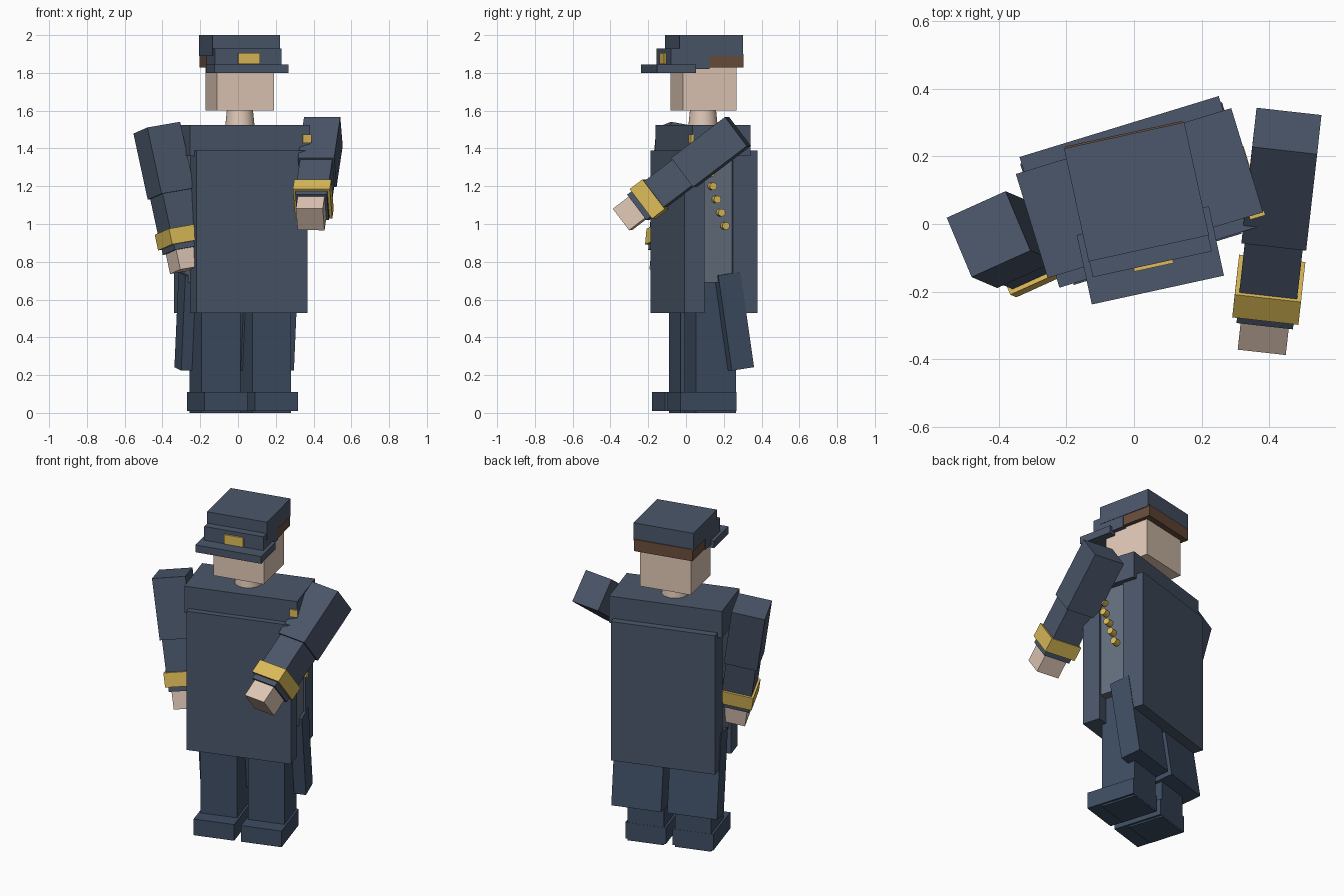
import bpy, bmesh
from math import radians
from mathutils import Matrix, Vector

if "Cube" in bpy.data.objects:
    bpy.data.objects.remove(bpy.data.objects["Cube"])


def material(name, rgb):
    m = bpy.data.materials.new(name)
    m.diffuse_color = (*rgb, 1)
    m.use_nodes = True
    m.node_tree.nodes["Principled BSDF"].inputs["Base Color"].default_value = m.diffuse_color
    return m


COAT = material("coat_blue", (0.07, 0.095, 0.145))
TROUSER = material("trouser_blue", (0.048, 0.075, 0.125))
VEST = material("vest_grey", (0.13, 0.165, 0.21))
SKIN = material("skin", (0.75, 0.58, 0.47))
GOLD = material("gold", (0.72, 0.5, 0.1))
HAIR = material("hair_brown", (0.14, 0.075, 0.045))


def finish(name, bm, frame, mat):
    bm.transform(frame)
    bmesh.ops.recalc_face_normals(bm, faces=bm.faces)
    mesh = bpy.data.meshes.new(name)
    bm.to_mesh(mesh)
    bm.free()
    mesh.materials.append(mat)
    ob = bpy.data.objects.new(name, mesh)
    bpy.context.collection.objects.link(ob)
    return ob


def box(name, frame, u, v, z, mat):
    """Box spanning the (min, max) ranges u, v, z in a local frame."""
    bm = bmesh.new()
    bmesh.ops.create_cube(bm, size=1)
    size = [r[1] - r[0] for r in (u, v, z)]
    mid = [(r[0] + r[1]) / 2 for r in (u, v, z)]
    bm.transform(Matrix.Translation(mid) @ Matrix.Diagonal((*size, 1)))
    return finish(name, bm, frame, mat)


def cylinder(name, frame, r1, r2, depth, mat, sides):
    bm = bmesh.new()
    bmesh.ops.create_cone(bm, cap_ends=True, segments=sides,
                          radius1=r1, radius2=r2, depth=depth)
    for f in bm.faces:
        f.smooth = len(f.verts) == 4
    for e in bm.edges:
        e.smooth = all(f.smooth for f in e.link_faces)
    return finish(name, bm, frame, mat)


def turned(x, y, degrees):
    return Matrix.Translation((x, y, 0)) @ Matrix.Rotation(radians(degrees), 4, 'Z')


BODY = turned(0.015, 0.095, 17)
HEAD = turned(0.008, 0.092, 12.3)
LEGS = turned(0.025, 0.044, 17)

# Legs and shoes
for side, s in (("left", -1), ("right", 1)):
    c = s * 0.14
    box(side + "_leg", LEGS, (c - 0.107, c + 0.107), (-0.065, 0.154), (0, 0.75), TROUSER)
    box(side + "_shoe", LEGS, (c - 0.12, c + 0.12), (-0.155, 0.155), (0.01, 0.11), TROUSER)

# Coat: inner torso, front and back panels, shoulders
box("torso", BODY, (-0.295, 0.295), (-0.15, 0.15), (0.69, 1.4), VEST)
box("coat_front", BODY, (-0.308, 0.308), (-0.202, -0.09), (0.53, 1.39), COAT)
box("coat_back", BODY, (-0.308, 0.308), (0.066, 0.202), (0.53, 1.39), COAT)
box("shoulders", BODY, (-0.333, 0.333), (-0.165, 0.157), (1.36, 1.525), COAT)
box("chest_badge", BODY, (0.29, 0.337), (-0.175, -0.16), (1.43, 1.475), GOLD)

# Coat tails leaning backwards
for side, s in (("left", -1), ("right", 1)):
    lean = BODY @ Matrix.Translation((s * 0.165, 0.083, 0.485)) @ Matrix.Rotation(radians(8.5), 4, 'X')
    box(side + "_coat_tail", lean, (-0.147, 0.147), (-0.062, 0.062), (-0.255, 0.255), TROUSER)

# Row of buttons
for i, v in enumerate((-0.06, -0.05, -0.027, -0.003, 0.02)):
    place = (BODY @ Matrix.Translation((0.305, v, 1.27 - 0.07 * i))
             @ Matrix.Rotation(radians(90), 4, 'Y'))
    cylinder("button_%d" % (i + 1), place, 0.02, 0.02, 0.06, GOLD, 12)

# Arms: segments threaded along one axis, (name, start, end, width, material)
SEGMENTS = (("upper_arm", 0, 0.36, 0.193, COAT), ("forearm", 0.34, 0.56, 0.172, COAT),
            ("gold_cuff", 0.55, 0.635, 0.197, GOLD), ("sleeve_end", 0.62, 0.665, 0.168, COAT),
            ("hand", 0.65, 0.772, 0.143, SKIN))


def arm(side, top, axis, across):
    a = Vector(axis).normalized()
    y = a.cross(Vector(across)).normalized()
    x = y.cross(a).normalized()
    frame = Matrix.Translation(top) @ Matrix((x, y, a)).transposed().to_4x4()
    for name, start, end, w, mat in SEGMENTS:
        h = w / 2
        box(side + "_" + name, frame, (-h, h), (-h, h), (start, end), mat)


arm("right", (0.452, 0.275, 1.49), (-0.09, -0.79, -0.602), (0.994, -0.109, 0))
arm("left", (-0.43, -0.03, 1.51), (0.21, -0.09, -0.974), (0.9, 0.407, 0.16))

# Neck and head
cylinder("neck", Matrix.Translation((0.01, 0.09, 1.565)), 0.078, 0.068, 0.1, SKIN, 32)
box("head", HEAD, (-0.154, 0.154), (-0.145, 0.145), (1.6, 1.9), SKIN)
box("hair", HEAD, (-0.178, 0.178), (-0.01, 0.179), (1.828, 1.9), HAIR)

# Cap
box("cap_crown", HEAD, (-0.182, 0.182), (-0.168, 0.174), (1.89, 2.0), COAT)
box("cap_band", HEAD, (-0.18, 0.18), (-0.216, -0.005), (1.82, 1.93), COAT)
box("cap_brim", HEAD, (-0.2, 0.2), (-0.294, -0.084), (1.8, 1.845), COAT)
box("cap_badge", HEAD, (-0.056, 0.062), (-0.226, -0.21), (1.848, 1.906), GOLD)
